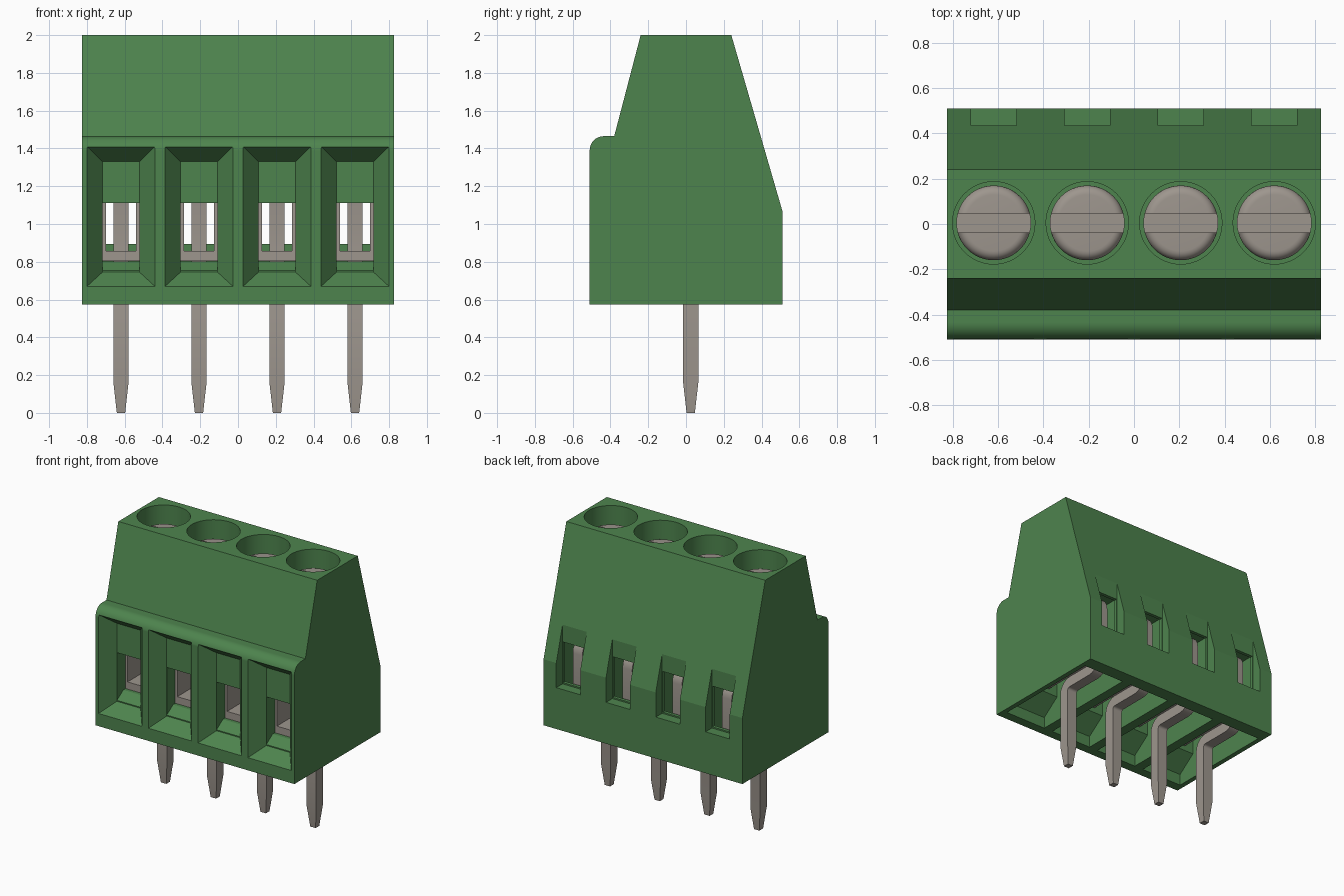
import bpy, bmesh, math
from mathutils import Vector

cube = bpy.data.objects.get("Cube")
if cube:
    bpy.data.objects.remove(cube, do_unlink=True)

PITCH = 0.413
CENTRES = [(i - 1.5) * PITCH for i in range(4)]


def material(name, rgb):
    m = bpy.data.materials.new(name)
    m.use_nodes = True
    m.diffuse_color = (*rgb, 1)
    bsdf = m.node_tree.nodes["Principled BSDF"]
    bsdf.inputs["Base Color"].default_value = (*rgb, 1)
    bsdf.inputs["Roughness"].default_value = 0.6
    return m


GREEN = material("green plastic", (0.076, 0.231, 0.076))
METAL = material("grey metal", (0.34, 0.305, 0.27))


def make(name, bm, mat):
    bmesh.ops.recalc_face_normals(bm, faces=bm.faces)
    me = bpy.data.meshes.new(name)
    bm.to_mesh(me)
    bm.free()
    ob = bpy.data.objects.new(name, me)
    ob.data.materials.append(mat)
    bpy.context.scene.collection.objects.link(ob)
    return ob


def activate(ob):
    bpy.ops.object.select_all(action='DESELECT')
    ob.select_set(True)
    bpy.context.view_layer.objects.active = ob


def smooth(ob, degrees):
    activate(ob)
    bpy.ops.object.shade_smooth_by_angle(angle=math.radians(degrees))


def cut(ob, bm):
    """Subtract a temporary cutter from ob."""
    cutter = make("cutter", bm, ob.data.materials[0])
    cutter.hide_render = True
    mod = ob.modifiers.new("cut", 'BOOLEAN')
    mod.operation, mod.solver, mod.object = 'DIFFERENCE', 'EXACT', cutter
    activate(ob)
    bpy.ops.object.modifier_apply(modifier=mod.name)
    bpy.data.objects.remove(cutter, do_unlink=True)


def loft(bm, rings):
    """Skin closed rings of points and cap both ends."""
    rows = [[bm.verts.new(p) for p in r] for r in rings]
    n = len(rows[0])
    for a, b in zip(rows, rows[1:]):
        for i in range(n):
            j = (i + 1) % n
            bm.faces.new((a[i], a[j], b[j], b[i]))
    bm.faces.new(rows[0])
    bm.faces.new(rows[-1])


def prism(bm, profile, x0, x1):
    """Extrude a (y, z) profile along x."""
    loft(bm, [[(x, y, z) for y, z in profile] for x in (x0, x1)])


def row_of_prisms(profile, half):
    bm = bmesh.new()
    for c in CENTRES:
        prism(bm, profile, c - half, c + half)
    return bm


def rect(a0, a1, b0, b1):
    return [(a0, b0), (a1, b0), (a1, b1), (a0, b1)]


def lathe(bm, profile, cx, cy, n=48):
    """Turn an (r, z) profile around a vertical axis."""
    loft(bm, [[(cx + r * math.cos(t * math.tau / n), cy + r * math.sin(t * math.tau / n), z)
               for t in range(n)] for r, z in profile])


def arc(cy, cz, r, a0, a1, n=8):
    return [(cy + r * math.cos(math.radians(a0 + (a1 - a0) * i / n)),
             cz + r * math.sin(math.radians(a0 + (a1 - a0) * i / n))) for i in range(n + 1)]


# Housing: side profile with a rounded front shoulder
side = [(-0.51, 0.575)] + arc(-0.435, 1.39, 0.075, 180, 90)
side += [(-0.38, 1.465), (-0.24, 2), (0.24, 2), (0.51, 1.07), (0.51, 0.575)]
bm = bmesh.new()
prism(bm, side, -0.825, 0.825)
housing = make("housing", bm, GREEN)

# Cells, open at the bottom
cell = [(-0.44, 0.5), (-0.44, 0.66), (-0.30, 0.765), (-0.30, 1.27), (0.41, 1.27), (0.41, 0.5)]
cut(housing, row_of_prisms(cell, 0.17))

# Tapered wire entries at the front
bm = bmesh.new()
for c in CENTRES:
    loft(bm, [[(x, y, z) for x, z in rect(c - h, c + h, z0, z1)]
              for y, h, z0, z1 in ((-0.52, 0.188, 0.6625, 1.418), (-0.41, 0.098, 0.745, 1.33))])
cut(housing, bm)

# Channel from each entry into its cell
channel = [(-0.42, 0.746), (-0.335, 0.802), (-0.28, 0.802), (-0.28, 1.11), (-0.42, 1.11)]
cut(housing, row_of_prisms(channel, 0.0975))

# Rear notches and the windows in them
cut(housing, row_of_prisms(rect(0.435, 0.6, 0.885, 1.5), 0.1))
cut(housing, row_of_prisms(rect(0.38, 0.5, 0.895, 1.2), 0.096))

# Screw wells in the top
bm = bmesh.new()
for c in CENTRES:
    lathe(bm, [(0.182, 1.4), (0.182, 2.1)], c, 0.005)
cut(housing, bm)
smooth(housing, 14)
housing.modifiers.new("weighted normals", 'WEIGHTED_NORMAL').keep_sharp = True


def contact_path():
    """Pin, horizontal lead, rear post and hooked tip as (y, z, half thickness)."""
    pts = [(0.025, 0, 0.022), (0.025, 0.16, 0.04)]
    line = arc(0.085, 0.58, 0.06, 180, 90, 5) + arc(0.30, 0.70, 0.06, 270, 360, 5)
    line += arc(0.30, 1.12, 0.06, 0, 90, 5) + [(0.12, 1.18)]
    return pts + [(y, z, 0.04) for y, z in line]


for k, c in enumerate(CENTRES, 1):
    # Slotted screw with a rounded rim
    bm = bmesh.new()
    lathe(bm, [(0.165, 1.22)] + arc(0.125, 1.84, 0.04, 0, 90, 6), c, 0.005)
    screw = make(f"screw_{k}", bm, METAL)
    bm = bmesh.new()
    prism(bm, rect(-0.037, 0.047, 1.82, 1.95), c - 0.2, c + 0.2)
    cut(screw, bm)
    smooth(screw, 30)

    # Wire clamp: square tube open to front and rear
    bm = bmesh.new()
    prism(bm, rect(-0.31, 0.28, 0.803, 1.25), c - 0.0975, c + 0.0975)
    clamp = make(f"clamp_{k}", bm, METAL)
    bm = bmesh.new()
    prism(bm, rect(-0.4, 0.4, 0.857, 1.22), c - 0.08, c + 0.08)
    cut(clamp, bm)

    # Bent contact with a tapered pin
    path = contact_path()
    rings = []
    for i, (y, z, h) in enumerate(path):
        a, b = path[max(i - 1, 0)], path[min(i + 1, len(path) - 1)]
        d = Vector((b[0] - a[0], b[1] - a[1])).normalized()
        ny, nz = -d.y * h, d.x * h
        rings.append([(c - h, y - ny, z - nz), (c + h, y - ny, z - nz),
                      (c + h, y + ny, z + nz), (c - h, y + ny, z + nz)])
    bm = bmesh.new()
    loft(bm, rings)
    contact = make(f"contact_pin_{k}", bm, METAL)
    smooth(contact, 30)
